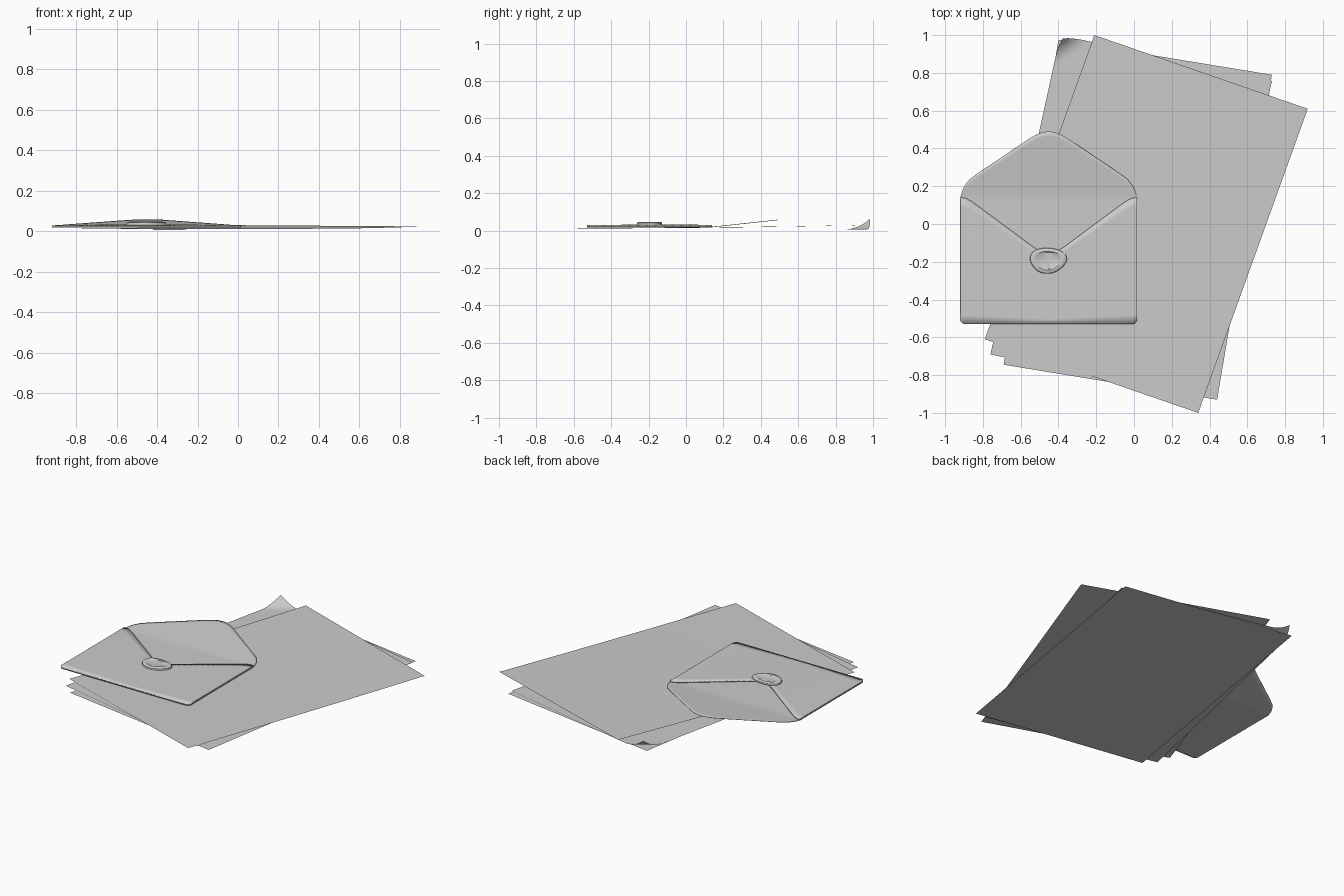
import bpy, bmesh, math
from mathutils import Vector

old = bpy.data.objects.get("Cube")
if old:
    bpy.data.objects.remove(old)

paper = bpy.data.materials.new("paper_grey")
paper.use_nodes = True
GREY = (0.6, 0.6, 0.6, 1)
paper.diffuse_color = GREY
paper.node_tree.nodes["Principled BSDF"].inputs["Base Color"].default_value = GREY


def surface(name, f, nu, nv, thickness=0, offset=-1):
    """Grid surface from f(u, v), u and v in 0..1, optionally thickened."""
    bm = bmesh.new()
    rows = [[bm.verts.new(f(i / nu, j / nv)) for i in range(nu + 1)]
            for j in range(nv + 1)]
    for a, b in zip(rows, rows[1:]):
        for i in range(nu):
            bm.faces.new((a[i], a[i + 1], b[i + 1], b[i]))
    bmesh.ops.remove_doubles(bm, verts=bm.verts, dist=1e-5)
    mesh = bpy.data.meshes.new(name)
    bm.to_mesh(mesh)
    bm.free()
    mesh.materials.append(paper)
    obj = bpy.data.objects.new(name, mesh)
    bpy.context.collection.objects.link(obj)
    if thickness:
        mod = obj.modifiers.new("thickness", 'SOLIDIFY')
        mod.thickness = thickness
        mod.offset = offset
    bpy.context.view_layer.objects.active = obj
    for o in bpy.context.selected_objects:
        o.select_set(False)
    obj.select_set(True)
    bpy.ops.object.shade_smooth_by_angle(angle=math.radians(35))
    return obj


def interp(points, x):
    """Piecewise linear height along a short profile."""
    for (x0, y0), (x1, y1) in zip(points, points[1:]):
        if x <= x1:
            return y0 + (y1 - y0) * (x - x0) / (x1 - x0)
    return points[-1][1]


def sheet(name, origin, right, up, bend, n):
    """Sheet of paper from its near left corner and two edge vectors."""
    o, r, w = Vector(origin), Vector(right), Vector(up)
    return surface(name, lambda u, v: bend(o + r * u + w * v, u, v), n, n)


# Bottom sheet, flat on the ground
sheet("bottom_sheet", (-0.69, -0.745, 0), (1.13, -0.185, 0), (0.29, 1.72, 0),
      lambda p, u, v: p, 1)

# Middle sheet, far left corner curled up around a slanted line
CURL_START, CURL_NORMAL = Vector((-0.43, 0.84, 0)), Vector((-0.545, 0.838, 0))
CURL_R = 0.1


def curl(p, u, v):
    d = (p - CURL_START).dot(CURL_NORMAL)
    if d > 0:
        a = d / CURL_R
        p = p + CURL_NORMAL * (CURL_R * math.sin(a) - d)
        p.z += CURL_R * (1 - math.cos(a))
    return p


sheet("middle_sheet", (-0.76, -0.69, 0.006), (1.12, -0.244, 0),
      (0.37, 1.69, 0), curl, 60)

# Top sheet, lifting gently toward its far left corner


def lift(p, u, v):
    p.z += 0.019 * v * v * (1 - 0.4 * u)
    return p


sheet("top_sheet", (-0.79, -0.61, 0.012), (1.13, -0.39, 0), (0.58, 1.61, 0),
      lift, 16)

# Envelope: profiles give y against distance from the centre line
CX, HALF, BOTTOM, FOLD = -0.452, 0.468, -0.53, 0.14
FLAP_TOP = [(0, 0.49), (0.04, 0.485), (0.09, 0.46), (0.38, 0.265),
            (0.42, 0.235), (0.45, 0.195), (0.463, 0.16), (HALF, 0.13)]
POCKET_TOP = [(0, -0.156), (0.03, -0.152), (0.07, -0.13), (0.4, 0.115),
              (0.44, 0.138), (HALF, 0.14)]


def across(u):
    return HALF * math.sin((u - 0.5) * math.pi)


def bottom_edge(d):
    return BOTTOM + 0.02 * max(0, (d - HALF + 0.02) / 0.02) ** 2


def back_panel(u, v):
    x = across(u)
    d = abs(x)
    low = bottom_edge(d)
    y = low + (interp(FLAP_TOP, d) - low) * v
    rise = max(0, y - FOLD)
    return Vector((CX + x, y, 0.021 + 0.108 * rise))


def pocket(u, v):
    x = across(u)
    d = abs(x)
    low = bottom_edge(d)
    y = low + (interp(POCKET_TOP, d) - low) * v
    puff = 0.005 * (1 - (d / HALF) ** 2) * v
    return Vector((CX + x, y, 0.029 + puff))


surface("envelope_back_and_flap", back_panel, 48, 40, 0.003)
surface("envelope_pocket", pocket, 48, 14, 0.008)

# Wax seal: lumpy disc with a pressed centre
SEAL_RINGS = [(1, 0), (0.98, 0.009), (0.9, 0.013), (0.72, 0.014),
              (0.64, 0.01), (0, 0.01)]


def wax(u, v):
    a = 2 * math.pi * u
    r, h = SEAL_RINGS[round(v * (len(SEAL_RINGS) - 1))]
    r *= 1 + 0.05 * math.sin(3 * a + 0.4)
    return Vector((CX - 0.003 + 0.097 * r * math.cos(a),
                   -0.192 + 0.068 * r * math.sin(a), 0.033 + h))


surface("wax_seal", wax, 40, len(SEAL_RINGS) - 1)
